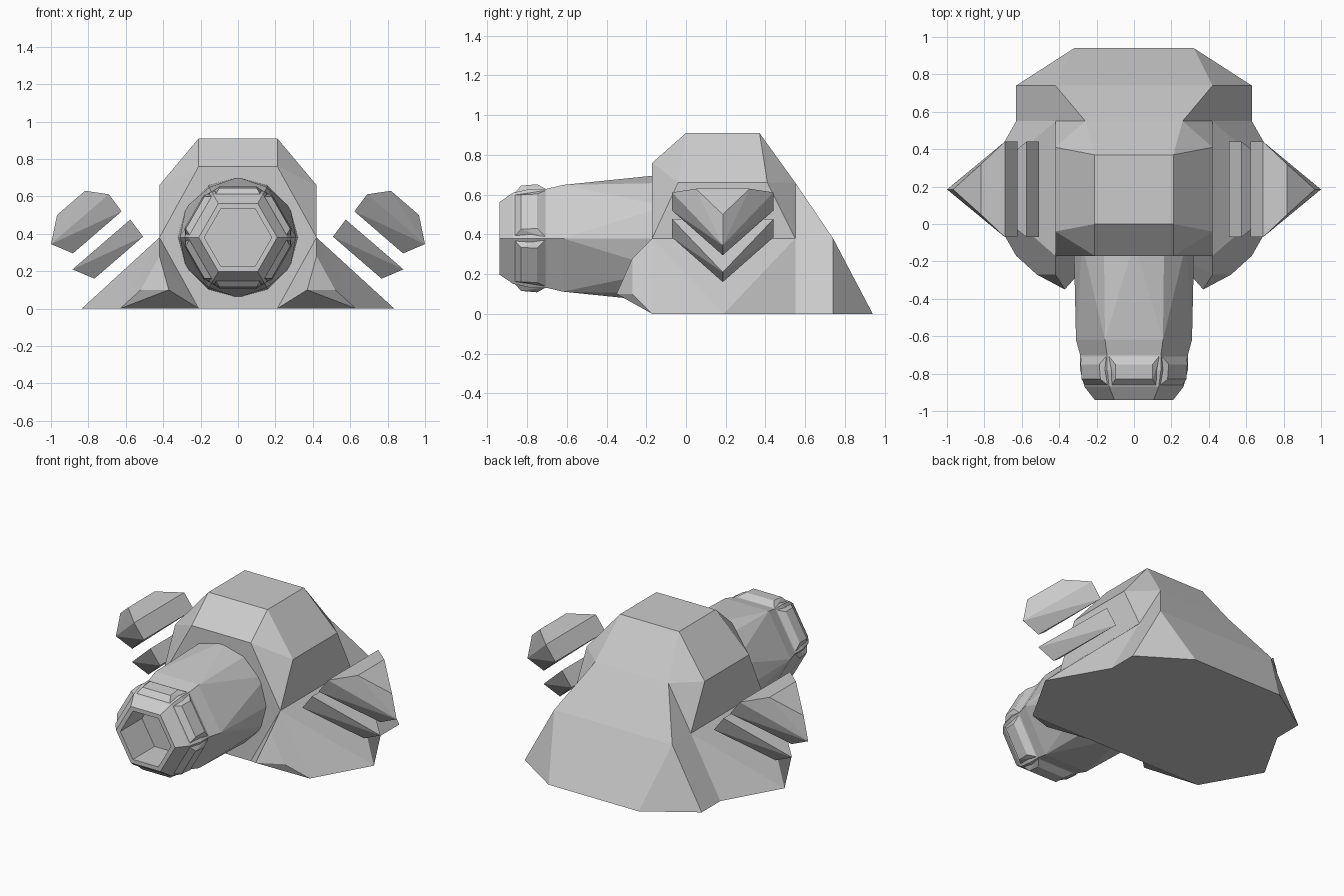
import bpy, bmesh
from math import cos, sin, pi, radians
from mathutils import Vector

old = bpy.data.objects.get("Cube")
if old:
    bpy.data.objects.remove(old, do_unlink=True)

grey = bpy.data.materials.new("plain grey")
grey.use_nodes = True
grey.diffuse_color = (0.6, 0.6, 0.6, 1)
grey.node_tree.nodes["Principled BSDF"].inputs["Base Color"].default_value = (0.6, 0.6, 0.6, 1)


def finish(name, bm):
    bmesh.ops.recalc_face_normals(bm, faces=bm.faces)
    mesh = bpy.data.meshes.new(name)
    bm.to_mesh(mesh)
    bm.free()
    mesh.materials.append(grey)
    obj = bpy.data.objects.new(name, mesh)
    bpy.context.collection.objects.link(obj)
    return obj


def mirrored(points):
    return [(s * x, y, z) for x, y, z in points for s in (1, -1)]


def hull(name, points):
    """Faceted block wrapped tightly around a few corner points."""
    bm = bmesh.new()
    for p in points:
        bm.verts.new(p)
    res = bmesh.ops.convex_hull(bm, input=bm.verts)
    loose = {v for v in res["geom_interior"] if isinstance(v, bmesh.types.BMVert)}
    bmesh.ops.delete(bm, geom=list(loose), context="VERTS")
    bmesh.ops.dissolve_limit(bm, angle_limit=radians(1), verts=bm.verts, edges=bm.edges)
    return finish(name, bm)


def pair(name, points):
    for side, s in (("left", 1), ("right", -1)):
        hull(f"{side}_{name}", [(s * x, y, z) for x, y, z in points])


# Body corners shared between blocks (left half)
SHOULDER_F, SHOULDER_B = (.42, -.17, .38), (.42, .55, .38)
FOOT_F, FOOT_B, FOOT_IN = (.63, -.17, 0), (.63, .55, 0), (.21, -.17, 0)
BACK_TOP, BACK_MID, BACK_LOW = (.21, .37, .91), (.26, .55, .66), (.42, .74, .38)

# Faceted hood with a hexagonal front
hull("hood", mirrored([
    (.21, -.17, .76), SHOULDER_F, FOOT_IN, (.21, 0, .91), (.42, -.04, .66),
    (.42, .41, .66), SHOULDER_B, BACK_TOP, BACK_MID, (.21, .55, 0)]))

# Flared skirt at the sides
hull("skirt", mirrored([SHOULDER_F, SHOULDER_B, FOOT_F, (.835, .19, 0), FOOT_B]))

# Sloping back, two steps
hull("upper_back", mirrored([BACK_MID, BACK_LOW, SHOULDER_B]))
hull("lower_back", mirrored([BACK_LOW, SHOULDER_B, FOOT_B, (.63, .74, 0), (.32, .94, 0)]))

# Angular front feet
pair("front_foot", [SHOULDER_F, (.42, -.27, .28), (.37, -.35, .1), (.52, -.27, .1),
                    FOOT_F, FOOT_IN])

# Barrel: hexagonal rings from the base of the bore out to the breech
AXIS = .38


def ring_points(r, y, sides=6):
    return [(r * cos(2 * pi * i / sides), y, AXIS + r * sin(2 * pi * i / sides))
            for i in range(sides)]


bm = bmesh.new()
profile = [(.18, -.72), (.18, -.94), (.21, -.94), (.265, -.87), (.288, -.78),
           (.288, -.70), (.31, -.62)]
rings = [[bm.verts.new(p) for p in ring_points(r, y)] for r, y in profile]
bm.faces.new(rings[0])
for a, b in zip(rings, rings[1:]):
    for i in range(6):
        j = (i + 1) % 6
        bm.faces.new((a[i], a[j], b[j], b[i]))
finish("muzzle", bm)

hull("barrel", ring_points(.31, -.62) + ring_points(.322, -.1, 12))

# Raised pad on each flat of the muzzle
for k in range(6):
    ang = pi / 6 + k * pi / 3
    out, along = Vector((cos(ang), 0, sin(ang))), Vector((-sin(ang), 0, cos(ang)))
    corners = []
    for width, y, height in ((.13, -.88, .21), (.10, -.83, .265), (.10, -.75, .272),
                             (.14, -.70, .245)):
        for s in (1, -1):
            corners.append(out * height + along * s * width + Vector((0, y, AXIS)))
    hull(f"muzzle_pad_{k + 1}", corners)

# Triangular armour plates floating over the side slopes
DOWN, NORMAL = Vector((.757, 0, -.653)), Vector((.653, 0, .757))


def plate(layers, shift):
    pts = []
    for half, back, tip, level in layers:
        for y, s in ((half, back), (-half, back), (0, tip)):
            pts.append(DOWN * s + NORMAL * level + Vector((0, .185 + y, 0)) + shift)
    return pts


flat = [(.255, .132, .476, .80), (.255, .124, .532, .914)]
pair("upper_plate", plate(flat + [(.135, .208, .406, 1.011)], Vector()))
pair("lower_plate", plate(flat, Vector((-.115, 0, -.135))))
